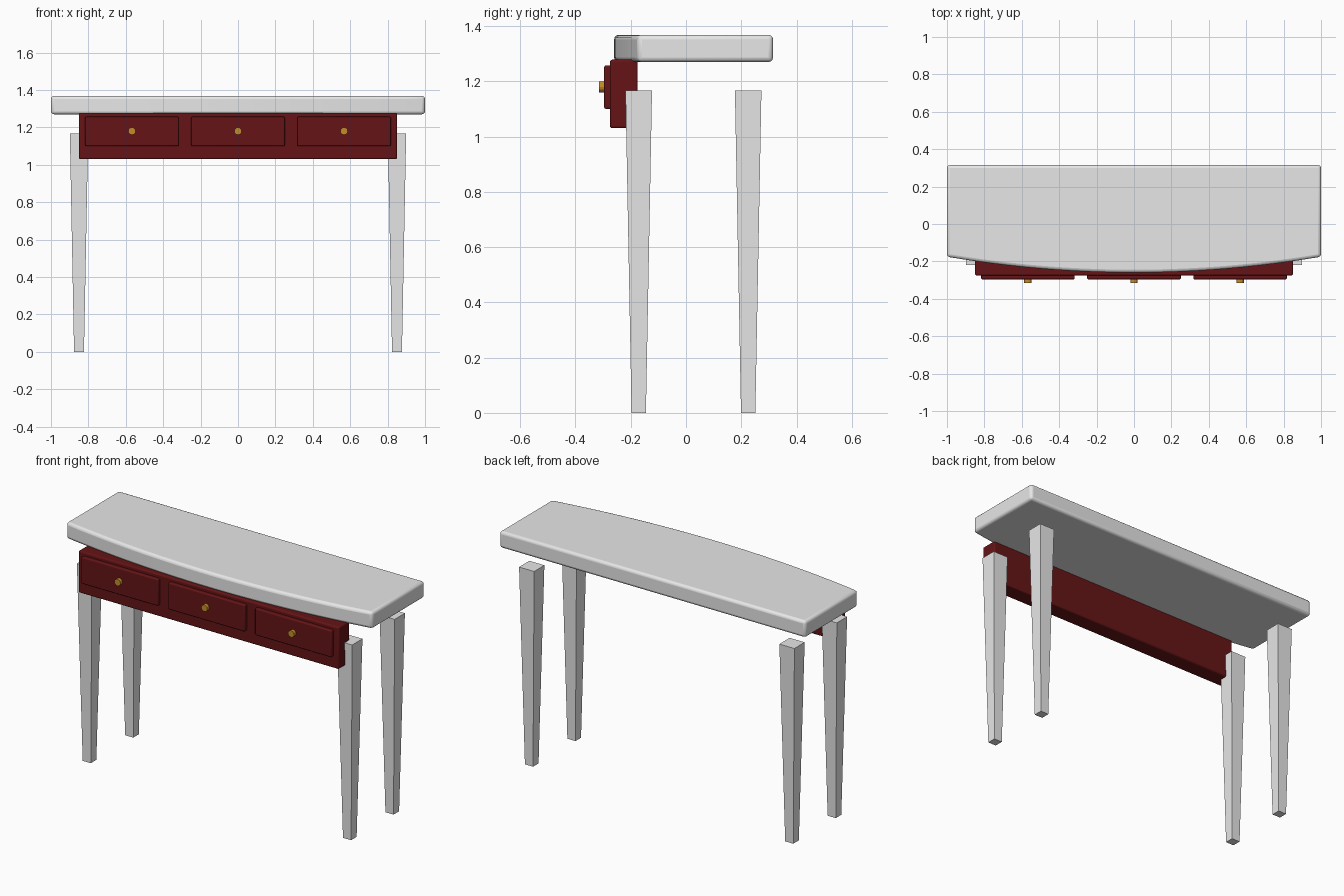
import bpy, bmesh
from math import pi, radians

cube = bpy.data.objects.get("Cube")
if cube:
    bpy.data.objects.remove(cube, do_unlink=True)


def material(name, rgb):
    m = bpy.data.materials.new(name)
    m.use_nodes = True
    m.diffuse_color = (*rgb, 1)
    m.node_tree.nodes["Principled BSDF"].inputs["Base Color"].default_value = (*rgb, 1)
    return m


GREY = material("pale grey", (0.8, 0.8, 0.8))
RED = material("dark red wood", (0.13, 0.007, 0.008))
BRASS = material("brass", (0.56, 0.26, 0.024))


def finish(name, bm, mat, bevel=0, segments=3):
    """Turn a bmesh into a named object, with rounded edges if asked."""
    bmesh.ops.recalc_face_normals(bm, faces=bm.faces)
    mesh = bpy.data.meshes.new(name)
    bm.to_mesh(mesh)
    bm.free()
    mesh.materials.append(mat)
    ob = bpy.data.objects.new(name, mesh)
    bpy.context.collection.objects.link(ob)
    if bevel:
        mod = ob.modifiers.new("rounded edges", 'BEVEL')
        mod.width = bevel
        mod.segments = segments
        mod.limit_method = 'ANGLE'
        mod.angle_limit = radians(40)
        bpy.ops.object.select_all(action='DESELECT')
        ob.select_set(True)
        bpy.context.view_layer.objects.active = ob
        bpy.ops.object.shade_smooth_by_angle(angle=radians(35))
    return ob


def box(name, lo, hi, mat, bevel=0, taper=1):
    """Box between two corners; taper scales the bottom end."""
    bm = bmesh.new()
    bmesh.ops.create_cube(bm, size=1)
    for v in bm.verts:
        k = taper if v.co.z < 0 else 1
        v.co.x *= k
        v.co.y *= k
        for i in range(3):
            v.co[i] = (lo[i] + hi[i]) / 2 + v.co[i] * (hi[i] - lo[i])
    return finish(name, bm, mat, bevel)


# Bow-fronted table top
bm = bmesh.new()
steps = 24
outline = [(1, 0.315), (-1, 0.315)]
for i in range(steps + 1):
    x = -1 + 2 * i / steps
    outline.append((x, -0.26 + 0.085 * x * x))
face = bm.faces.new([bm.verts.new((x, y, 1.27)) for x, y in outline])
top = bmesh.ops.extrude_face_region(bm, geom=[face])["geom"]
for v in top:
    if isinstance(v, bmesh.types.BMVert):
        v.co.z = 1.368
finish("table_top", bm, GREY, bevel=0.016)

# Four tapered legs
for side, x in (("left", 0.85), ("right", -0.85)):
    for end, y in (("front", -0.171), ("back", 0.225)):
        box(f"{end}_{side}_leg", (x - 0.049, y - 0.048, 0),
            (x + 0.049, y + 0.048, 1.167), GREY, taper=0.54)

# Drawer case
box("drawer_case", (-0.85, -0.275, 1.03), (0.85, -0.175, 1.278), RED, bevel=0.008)

# Three drawer fronts with knobs
for name, x in (("right", -0.567), ("middle", 0), ("left", 0.567)):
    box(f"{name}_drawer_front", (x - 0.25, -0.296, 1.1), (x + 0.25, -0.255, 1.257),
        RED, bevel=0.006)
    bm = bmesh.new()
    bmesh.ops.create_cone(bm, cap_ends=True, segments=12, radius1=0.02, radius2=0.02, depth=0.03)
    for v in bm.verts:
        v.co = (x + v.co.x, -0.3 + v.co.z, 1.18 + v.co.y)
    finish(f"{name}_drawer_knob", bm, BRASS)
